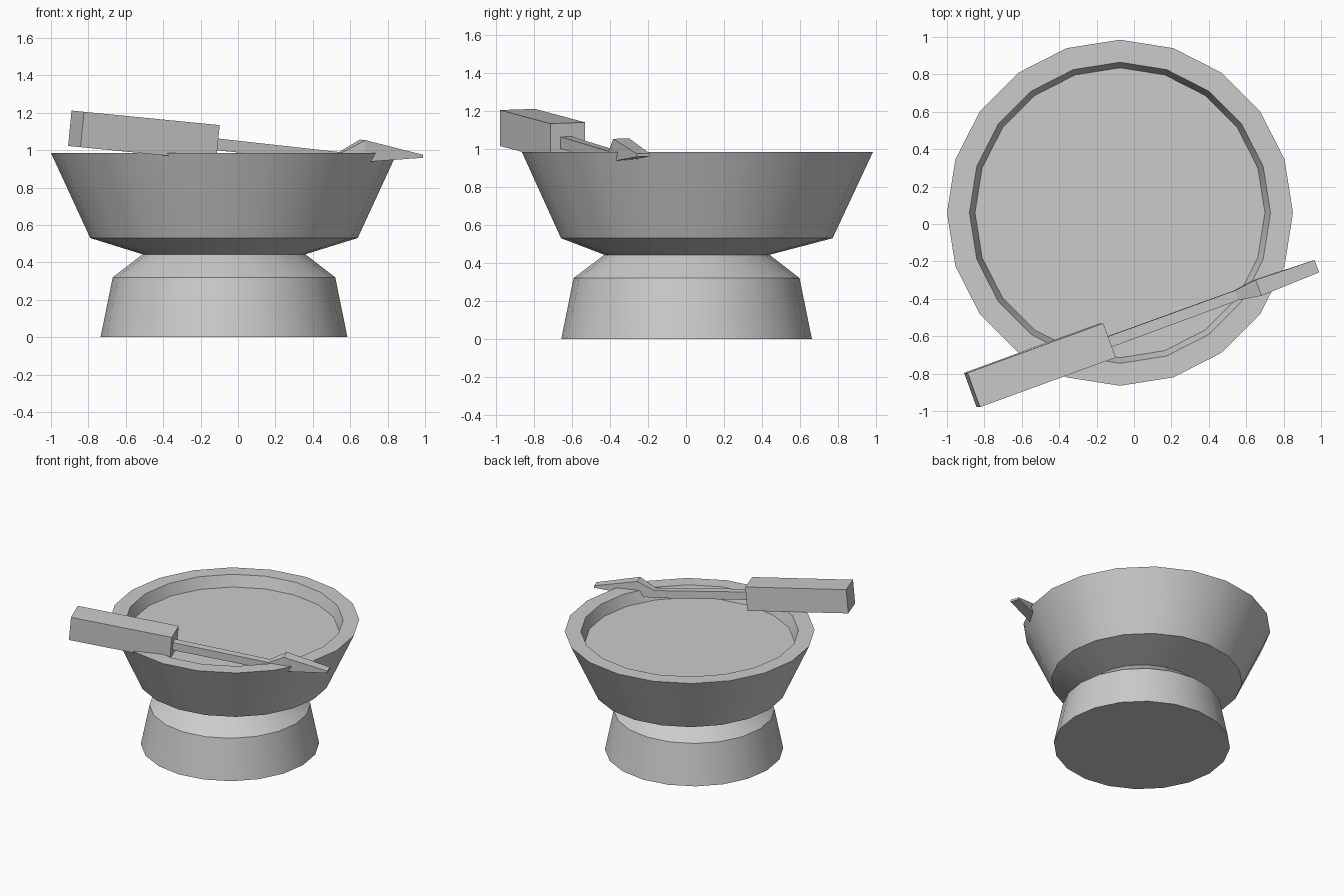
import bpy, bmesh, math
from mathutils import Matrix, Vector

if "Cube" in bpy.data.objects:
    bpy.data.objects.remove(bpy.data.objects["Cube"])


def finish(bm, name, angle=None):
    bmesh.ops.recalc_face_normals(bm, faces=bm.faces)
    me = bpy.data.meshes.new(name)
    bm.to_mesh(me)
    bm.free()
    ob = bpy.data.objects.new(name, me)
    bpy.context.collection.objects.link(ob)
    if angle:
        bpy.ops.object.select_all(action='DESELECT')
        ob.select_set(True)
        bpy.context.view_layer.objects.active = ob
        bpy.ops.object.shade_smooth_by_angle(angle=math.radians(angle))
    return ob


def loft(bm, loops):
    """Skin a list of closed point loops and cap both ends."""
    rings = [[bm.verts.new(p) for p in loop] for loop in loops]
    for a, b in zip(rings, rings[1:]):
        n = len(a)
        for i in range(n):
            j = (i + 1) % n
            bm.faces.new((a[i], a[j], b[j], b[i]))
    bm.faces.new(rings[0])
    bm.faces.new(rings[-1])


def circle(r, z, cy, cx=-0.075, n=20):
    return [(cx + r * math.cos(math.tau * i / n), cy + r * math.sin(math.tau * i / n), z)
            for i in range(n)]


# foot and bowl in one skin: radius, height, y centre (bowl sits slightly back)
profile = [(0.66, 0, 0.003), (0.595, 0.32, 0.003), (0.435, 0.443, 0.005),
           (0.715, 0.53, 0.057), (0.925, 0.985, 0.06),
           (0.805, 0.985, 0.06), (0.775, 0.895, 0.06)]
bm = bmesh.new()
loft(bm, [circle(*p) for p in profile])
finish(bm, "footed_bowl", 30)

# tool resting across the rim: turned in plan, then tipped down to the right
place = (Matrix.Translation((-0.503, -0.755, 1.078))
         @ Matrix.Rotation(math.radians(5.6), 4, 'Y')
         @ Matrix.Rotation(math.radians(20), 4, 'Z'))


def bar(name, sections, v=0.0):
    """Rectangular bar from (along, width, top, bottom) sections."""
    bm = bmesh.new()
    loft(bm, [[(u, v - w / 2, b), (u, v + w / 2, b), (u, v + w / 2, t), (u, v - w / 2, t)]
              for u, w, t, b in sections])
    finish(bm, name).matrix_world = place


# handle
bar("tool_handle", [(-0.388, 0.195, 0.095, -0.095), (0.388, 0.195, 0.095, -0.095)])

# shaft with raised, tapering tip
bar("tool_blade", [(0.37, 0.06, 0.023, -0.04), (1.12, 0.055, 0.014, -0.045),
                   (1.237, 0.09, 0.091, -0.027), (1.575, 0.07, 0.043, 0.027)], v=-0.01)
